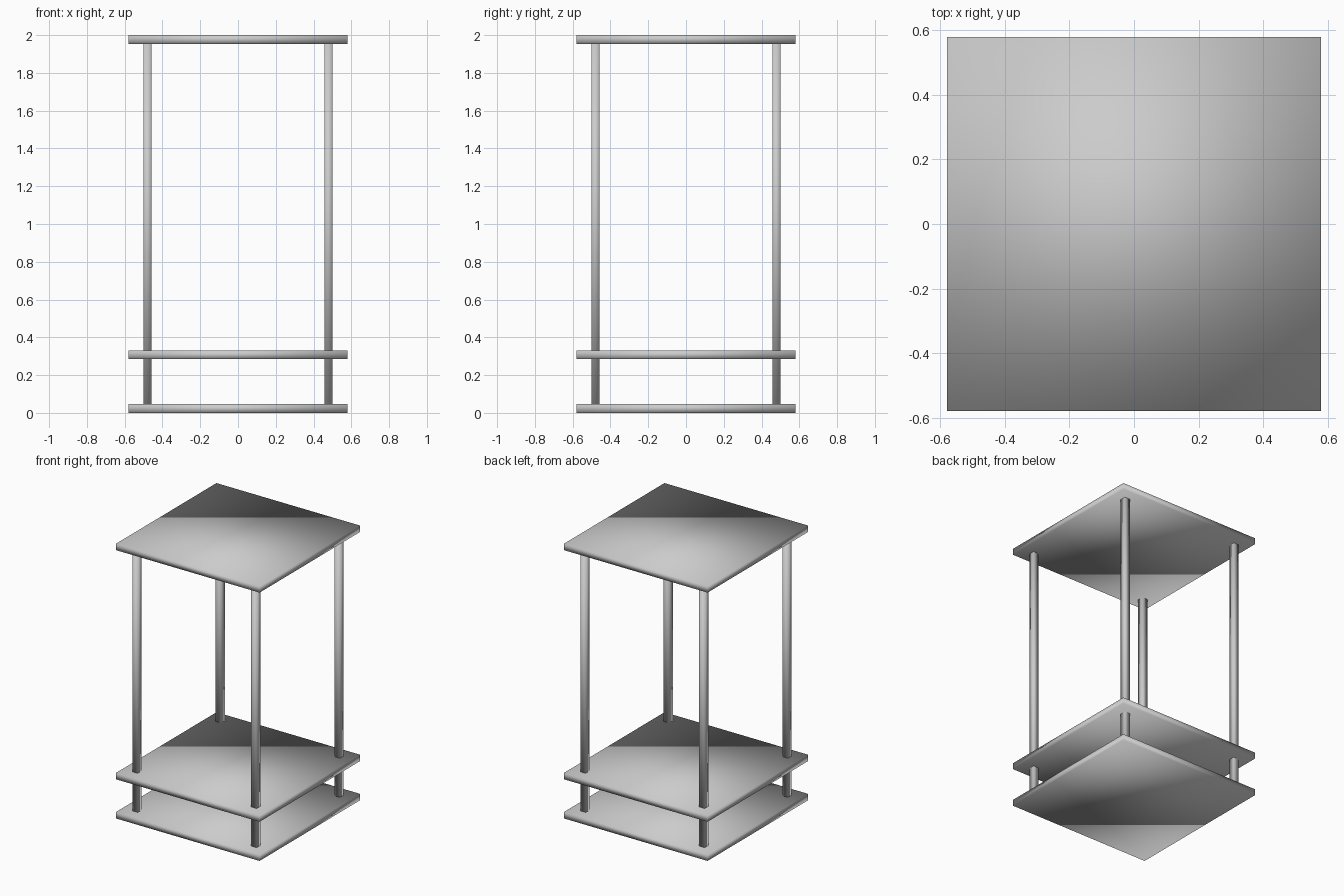
import bpy

if "Cube" in bpy.data.objects:
    bpy.data.objects.remove(bpy.data.objects["Cube"])


def box(name, size, centre):
    """Smooth-shaded box with real dimensions in its mesh."""
    bpy.ops.mesh.primitive_cube_add(size=1, location=centre)
    ob = bpy.context.object
    ob.name = name
    ob.scale = size
    bpy.ops.object.transform_apply(location=False, rotation=False, scale=True)
    bpy.ops.object.shade_smooth()
    return ob


WIDTH = 1.158     # board side
THICK = 0.046     # board thickness
POST = 0.044      # post side
OFFSET = 0.479    # post centre from the middle

# Three square boards, given by the height of their undersides
for name, z in (("bottom_shelf", 0.0), ("middle_shelf", 0.285), ("top_board", 2.0 - THICK)):
    box(name, (WIDTH, WIDTH, THICK), (0, 0, z + THICK / 2))

# Four square corner posts between bottom shelf and top board
for y_name, y in (("front", -1), ("back", 1)):
    for x_name, x in (("left", -1), ("right", 1)):
        box(f"{y_name}_{x_name}_post", (POST, POST, 2.0 - 2 * THICK),
            (x * OFFSET, y * OFFSET, 1.0))
